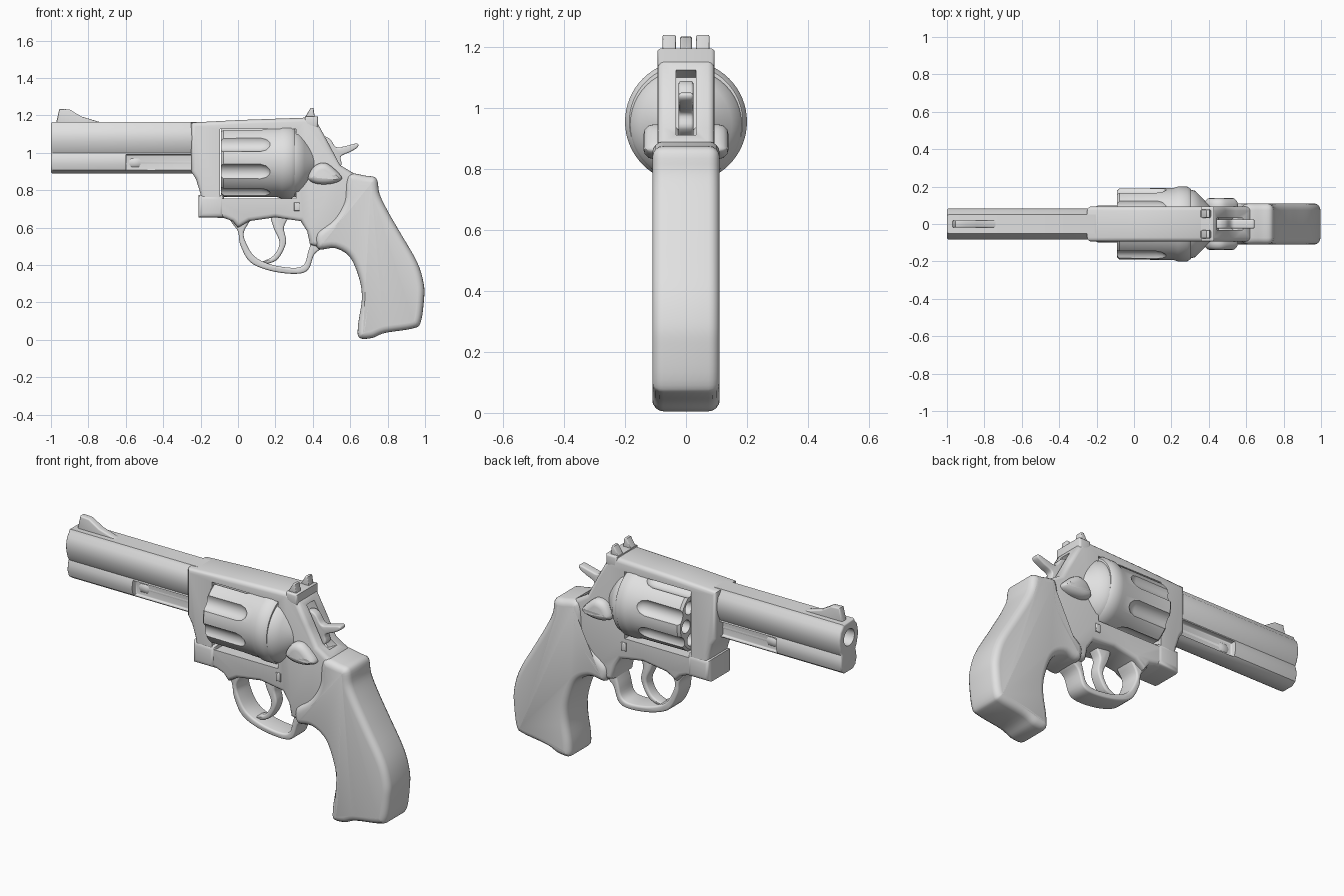
import bpy, bmesh, math
from mathutils import Vector

if "Cube" in bpy.data.objects:
    bpy.data.objects.remove(bpy.data.objects["Cube"])

steel = bpy.data.materials.new("light_grey")
steel.diffuse_color = (0.75, 0.75, 0.75, 1)
steel.use_nodes = True
steel.node_tree.nodes["Principled BSDF"].inputs["Base Color"].default_value = steel.diffuse_color


def finish(name, rings):
    """Skin a list of closed rings into a capped solid object."""
    bm = bmesh.new()
    vs = [[bm.verts.new(p) for p in r] for r in rings]
    n = len(vs[0])
    for a, b in zip(vs, vs[1:]):
        for i in range(n):
            j = (i + 1) % n
            bm.faces.new((a[i], a[j], b[j], b[i]))
    bm.faces.new(vs[0][::-1])
    bm.faces.new(vs[-1])
    bmesh.ops.recalc_face_normals(bm, faces=bm.faces)
    me = bpy.data.meshes.new(name)
    bm.to_mesh(me)
    bm.free()
    me.materials.append(steel)
    ob = bpy.data.objects.new(name, me)
    bpy.context.collection.objects.link(ob)
    return ob


def spline(pts, sub=5):
    """Closed Catmull-Rom curve through the points."""
    p = [Vector(q) for q in pts]
    n, out = len(p), []
    for i in range(n):
        a, b, c, d = p[i - 1], p[i], p[(i + 1) % n], p[(i + 2) % n]
        for k in range(sub):
            t = k / sub
            out.append(0.5 * (2 * b + (c - a) * t + (2 * a - 5 * b + 4 * c - d) * t * t
                              + (3 * b - a - 3 * c + d) * t ** 3))
    return out


def plate(name, pts, half, bevel=0.01, smooth=False, offset=0.0, axis='y', seg=3):
    """Outline extruded both ways along an axis, with rounded rims."""
    p = spline(pts) if smooth else [Vector(q) for q in pts]
    n = len(p)
    if sum(p[i - 1].cross(p[i]) for i in range(n)) < 0:
        p.reverse()
    inward = []
    for i in range(n):
        d1, d2 = (p[i] - p[i - 1]).normalized(), (p[(i + 1) % n] - p[i]).normalized()
        m = (d1 + d2).normalized()
        inward.append(Vector((-m.y, m.x)) / max(0.5, m.dot(d1)))
    layers = []
    for k in range(seg + 1):
        a = math.pi / 2 * k / seg
        layers.append((-half + bevel * (1 - math.cos(a)), bevel * (1 - math.sin(a))))
    layers += [(-w, s) for w, s in reversed(layers)]
    rings = []
    for w, s in layers:
        q = [p[i] + inward[i] * s for i in range(n)]
        if axis == 'y':
            rings.append([(v.x, w + offset, v.y) for v in q])
        else:
            rings.append([(w + offset, v.x, v.y) for v in q])
    return finish(name, rings)


def box(name, x0, x1, z0, z1, half, bevel=0.008, offset=0.0):
    return plate(name, [(x0, z0), (x1, z0), (x1, z1), (x0, z1)], half, bevel, offset=offset)


def turned(name, profile, y, z, n=48):
    """Profile of (x, radius) turned about a line parallel to x."""
    angles = [2 * math.pi * i / n for i in range(n)]
    return finish(name, [[(x, y + r * math.cos(a), z + r * math.sin(a)) for a in angles]
                         for x, r in profile])


def cut(ob, cutter):
    cutter.hide_render = True
    mod = ob.modifiers.new("cut", 'BOOLEAN')
    mod.operation, mod.solver, mod.object = 'DIFFERENCE', 'EXACT', cutter
    bpy.context.view_layer.objects.active = ob
    bpy.ops.object.modifier_apply(modifier=mod.name)
    bpy.data.objects.remove(cutter)


# Barrel with top rib, waist and underlug
side = [(0.05, 1.165), (0.056, 1.15), (0.074, 1.13), (0.083, 1.09), (0.082, 1.06),
        (0.072, 1.02), (0.06, 0.998), (0.068, 0.975), (0.07, 0.94), (0.06, 0.908), (0.035, 0.89)]
barrel = plate("barrel", side + [(-y, z) for y, z in reversed(side)], 0.4, 0.01,
               offset=-0.6, axis='x')
cut(barrel, turned("bore_cutter", [(-1.1, 0.046), (-0.5, 0.046)], 0, 1.08, 24))
for s in (-1, 1):
    cut(barrel, box("slot_cutter", -0.6, -0.24, 0.905, 0.99, 0.05, offset=s * 0.085))
turned("ejector_rod", [(-0.6, 0.026), (-0.57, 0.042), (-0.53, 0.042), (-0.52, 0.036), (-0.2, 0.036)],
       0, 0.948, 20)

# Front sight
plate("front_sight", [(-0.975, 1.15), (-0.955, 1.235), (-0.90, 1.232), (-0.84, 1.195),
                      (-0.74, 1.165), (-0.74, 1.15)], 0.02, 0.008)

# Frame with cylinder window and hammer slot
frame = plate("frame", [
    (-0.25, 1.162), (0.0, 1.175), (0.36, 1.188), (0.43, 1.15), (0.49, 1.04), (0.545, 0.935),
    (0.62, 0.89), (0.66, 0.80), (0.62, 0.55), (0.52, 0.51), (0.42, 0.50), (0.385, 0.51),
    (0.37, 0.58), (0.335, 0.635), (0.2, 0.655), (0.06, 0.635), (0.0, 0.60), (-0.03, 0.635),
    (-0.07, 0.65), (-0.205, 0.66), (-0.2, 0.78), (-0.225, 0.86), (-0.25, 0.90)], 0.094, 0.022)
cut(frame, box("window_cutter", -0.095, 0.31, 0.757, 1.128, 0.3))
cut(frame, plate("slot_cutter", [(0.39, 1.10), (0.48, 1.14), (0.66, 0.95), (0.52, 0.88),
                                 (0.46, 0.91)], 0.033, 0.002))
box("crane_lug", -0.212, -0.075, 0.653, 0.775, 0.1, 0.025)
box("frame_pin", 0.30, 0.33, 0.69, 0.735, 0.102, 0.006)

# Cylinder with flutes and chambers
CZ = 0.955
cylinder = turned("cylinder", [(-0.09, 0.178), (-0.078, 0.19), (0.21, 0.192), (0.235, 0.2),
                               (0.285, 0.2), (0.305, 0.186)], 0, CZ, 64)
for i in range(8):
    a = math.radians(17 + 45 * i)
    cut(cylinder, turned("flute_cutter", [(-0.13, 0.05), (0.12, 0.05), (0.15, 0.042),
                                          (0.17, 0.026), (0.178, 0.008)],
                         0.215 * math.cos(a), CZ + 0.215 * math.sin(a), 24))
    a += math.radians(22.5)
    cut(cylinder, turned("chamber_cutter", [(-0.13, 0.036), (0.2, 0.036)],
                         0.128 * math.cos(a), CZ + 0.128 * math.sin(a), 20))

# Recoil shield behind the cylinder and the side latches
turned("recoil_shield", [(0.302, 0.184), (0.325, 0.178), (0.355, 0.15), (0.41, 0.09)], 0, CZ - 0.01)
for s, label in ((-1, "front"), (1, "back")):
    plate(label + "_latch", [(0.375, 0.865), (0.41, 0.93), (0.47, 0.945), (0.53, 0.90),
                             (0.555, 0.86), (0.50, 0.835), (0.42, 0.835)],
          0.06, 0.035, True, offset=s * 0.08)

# Rear sight: base and two posts
box("rear_sight_base", 0.358, 0.428, 1.135, 1.195, 0.094, 0.012)
for s, label in ((-1, "front"), (1, "back")):
    plate(label + "_sight_post", [(0.355, 1.185), (0.388, 1.24), (0.403, 1.24), (0.412, 1.185)],
          0.022, 0.006, offset=s * 0.055)

# Hammer
plate("hammer", [(0.42, 1.05), (0.45, 1.088), (0.49, 1.075), (0.525, 1.03), (0.57, 1.035),
                 (0.635, 1.05), (0.64, 1.03), (0.60, 1.005), (0.55, 0.98), (0.55, 0.93),
                 (0.47, 0.90)], 0.024, 0.008, True)

# Trigger and guard
plate("trigger", [(0.18, 0.67), (0.19, 0.60), (0.222, 0.52), (0.19, 0.45), (0.126, 0.415),
                  (0.16, 0.408), (0.215, 0.435), (0.257, 0.52), (0.245, 0.60), (0.27, 0.67)],
      0.032, 0.01, True)
plate("trigger_guard", [
    (-0.04, 0.65), (0.0, 0.58), (0.012, 0.51), (0.064, 0.417), (0.17, 0.37), (0.305, 0.353),
    (0.374, 0.374), (0.407, 0.455), (0.45, 0.50), (0.41, 0.56), (0.378, 0.48), (0.355, 0.405),
    (0.30, 0.385), (0.18, 0.402), (0.09, 0.445), (0.042, 0.52), (0.032, 0.58), (0.07, 0.66)],
    0.06, 0.01, True)

# Grip
plate("grip", [
    (0.575, 0.84), (0.60, 0.888), (0.68, 0.878), (0.74, 0.862), (0.757, 0.78), (0.80, 0.69),
    (0.865, 0.577), (0.957, 0.417), (0.993, 0.30), (0.994, 0.21), (0.975, 0.09), (0.93, 0.06),
    (0.785, 0.037), (0.716, 0.01), (0.648, 0.012), (0.642, 0.08), (0.662, 0.214), (0.65, 0.32),
    (0.60, 0.44), (0.52, 0.49), (0.43, 0.487), (0.42, 0.57), (0.51, 0.645), (0.565, 0.74)],
    0.11, 0.036, True, seg=4)

# Smooth shading with sharp edges kept
for ob in bpy.context.scene.objects:
    bpy.ops.object.select_all(action='DESELECT')
    ob.select_set(True)
    bpy.context.view_layer.objects.active = ob
    bpy.ops.object.shade_smooth_by_angle(angle=math.radians(35))
